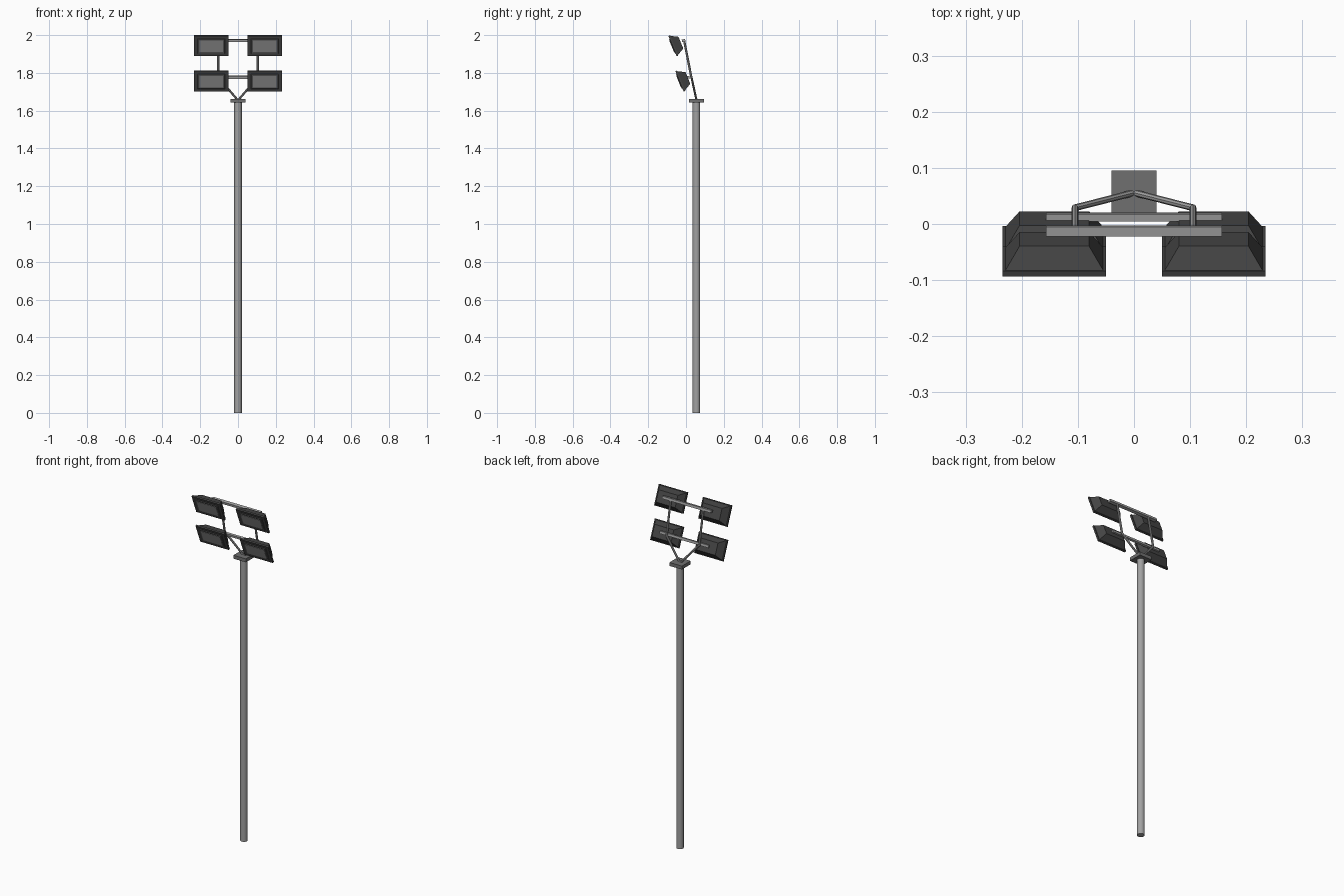
import bpy, bmesh, math
from mathutils import Vector, Matrix

if "Cube" in bpy.data.objects:
    bpy.data.objects.remove(bpy.data.objects["Cube"])


def mat(name, v):
    m = bpy.data.materials.new(name)
    m.diffuse_color = (v, v, v, 1)
    m.use_nodes = True
    m.node_tree.nodes["Principled BSDF"].inputs["Base Color"].default_value = m.diffuse_color
    return m


STEEL = mat("galvanised steel", 0.36)
PLATE = mat("plate grey", 0.16)
HOUSING = mat("housing dark grey", 0.06)
BEZEL = mat("bezel grey", 0.10)
GLASS = mat("glass grey", 0.27)


def finish(name, bm, material, smooth=False):
    bmesh.ops.recalc_face_normals(bm, faces=bm.faces)
    me = bpy.data.meshes.new(name)
    bm.to_mesh(me)
    bm.free()
    me.materials.append(material)
    ob = bpy.data.objects.new(name, me)
    bpy.context.collection.objects.link(ob)
    if smooth:
        bpy.context.view_layer.objects.active = ob
        ob.select_set(True)
        bpy.ops.object.shade_smooth_by_angle(angle=math.radians(40))
        ob.select_set(False)
    return ob


def box(name, centre, size, material, rot=0.0):
    bm = bmesh.new()
    bmesh.ops.create_cube(bm, size=1, matrix=Matrix.Translation(centre)
                          @ Matrix.Rotation(rot, 4, 'X') @ Matrix.Diagonal((*size, 1)))
    return finish(name, bm, material)


def tube(name, a, b, r, sides, material, smooth=False):
    a, b = Vector(a), Vector(b)
    bm = bmesh.new()
    q = (b - a).to_track_quat('Z', 'Y').to_matrix().to_4x4()
    bmesh.ops.create_cone(bm, cap_ends=True, segments=sides, radius1=r, radius2=r,
                          depth=(b - a).length,
                          matrix=Matrix.Translation((a + b) / 2) @ q)
    return finish(name, bm, material, smooth)


def loft(name, sections, material, matrix):
    """Stack of rectangles (width, height, depth) joined front to back."""
    bm = bmesh.new()
    rings = [[bm.verts.new(matrix @ Vector((sx * w / 2, d, sz * h / 2)))
              for sx, sz in ((-1, -1), (1, -1), (1, 1), (-1, 1))]
             for w, h, d in sections]
    for p, q in zip(rings, rings[1:]):
        for i in range(4):
            j = (i + 1) % 4
            bm.faces.new((p[i], p[j], q[j], q[i]))
    bm.faces.new(rings[0])
    bm.faces.new(rings[-1])
    return finish(name, bm, material)


PY = 0.055            # pole axis
LEAN = math.atan(0.2)  # backward lean of the frame
TILT = math.radians(22)

# Mast and head plate
tube("pole", (0, PY, 0), (0, PY, 1.645), 0.02, 16, STEEL, True)
box("head_plate", (0, PY, 1.653), (0.08, 0.08, 0.02), PLATE)

# Crossbars
box("upper_crossbar", (0, -0.0125, 1.971), (0.314, 0.018, 0.014), STEEL, LEAN)
box("lower_crossbar", (0, 0.0125, 1.777), (0.314, 0.013, 0.014), STEEL, LEAN)

for s, side in ((-1, "left"), (1, "right")):
    # Bent support: sloping brace then upright
    elbow = (s * 0.105, 0.029, 1.777)
    tube(side + "_brace", (s * 0.003, PY, 1.658), elbow, 0.006, 8, STEEL, True)
    tube(side + "_upright", (elbow[0], 0.0295, 1.772), (s * 0.105, -0.0095, 1.968),
         0.006, 8, STEEL, True)
    # Floodlights, tilted down to the front
    for level, y, z in (("upper", -0.0715, 1.942), ("lower", -0.0345, 1.755)):
        m = Matrix.Translation((s * 0.142, y, z)) @ Matrix.Rotation(TILT, 4, 'X')
        n = f"{level}_{side}_"
        loft(n + "lamp_housing", [(0.184, 0.116, 0), (0.184, 0.116, 0.010),
                                  (0.174, 0.108, 0.010), (0.124, 0.067, 0.048)], HOUSING, m)
        loft(n + "lamp_bezel", [(0.140, 0.080, -0.003), (0.148, 0.088, 0.002)], BEZEL, m)
        loft(n + "lamp_glass", [(0.124, 0.066, -0.005), (0.124, 0.066, 0.002)], GLASS, m)
